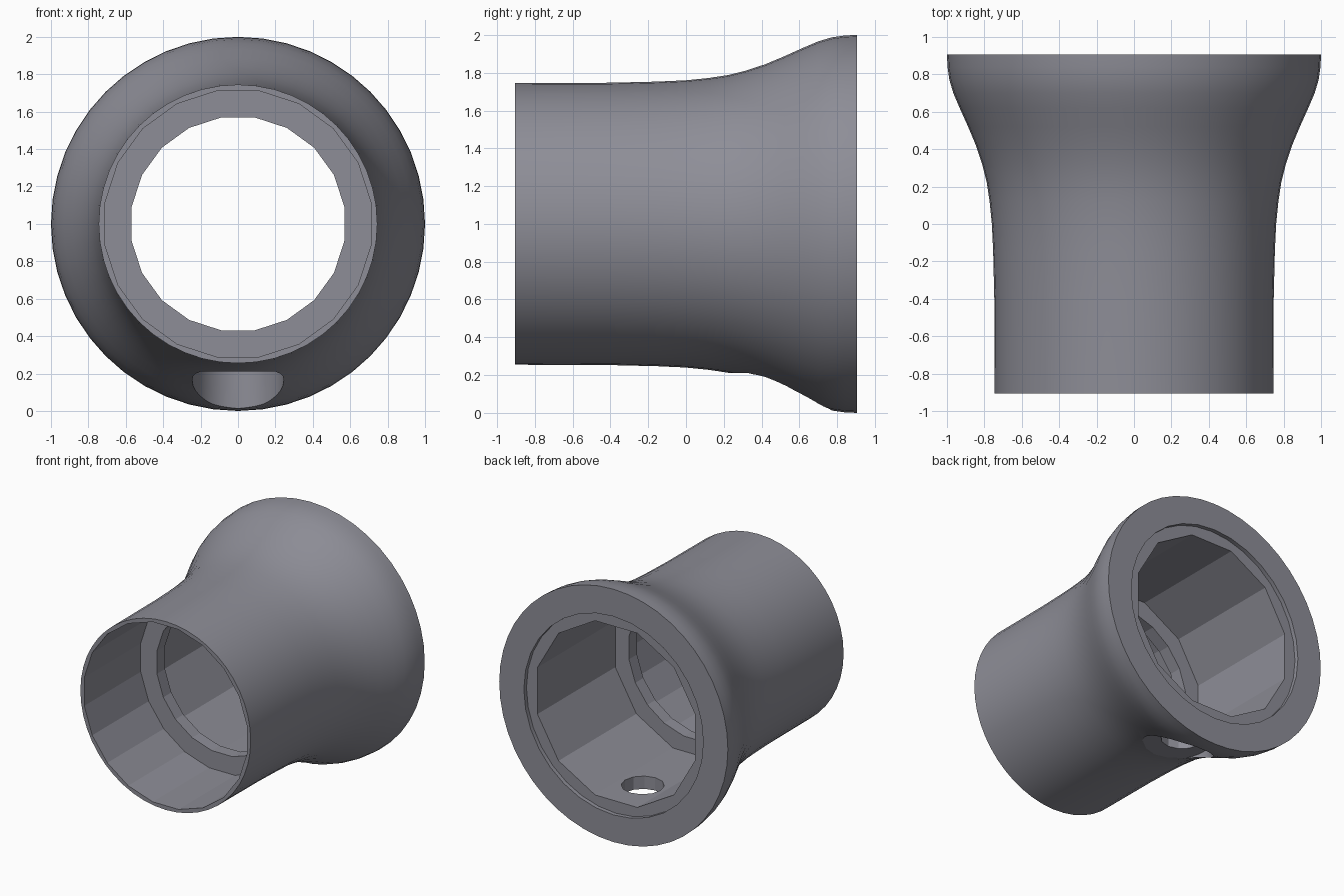
import bpy, bmesh
from math import pi, sin, cos, radians

if "Cube" in bpy.data.objects:
    bpy.data.objects.remove(bpy.data.objects["Cube"])

AXIS_Z = 1.0


def make_object(name, bm):
    bmesh.ops.recalc_face_normals(bm, faces=bm.faces)
    mesh = bpy.data.meshes.new(name)
    bm.to_mesh(mesh)
    bm.free()
    obj = bpy.data.objects.new(name, mesh)
    bpy.context.collection.objects.link(obj)
    return obj


def lathe(name, profile, sides, phase=0.0):
    """Closed solid turned about the y axis from (y, radius) pairs."""
    bm = bmesh.new()
    rings = []
    for y, r in profile:
        angles = [2 * pi * (i + phase) / sides for i in range(sides)]
        rings.append([bm.verts.new((r * cos(a), y, AXIS_Z + r * sin(a))) for a in angles])
    for a, b in zip(rings, rings[1:]):
        for i in range(sides):
            j = (i + 1) % sides
            bm.faces.new((a[i], a[j], b[j], b[i]))
    bm.faces.new(rings[0])
    bm.faces.new(rings[-1])
    return make_object(name, bm)


def upright_cutter(name, rx, ry, y, z0, z1, sides=32):
    bm = bmesh.new()
    bmesh.ops.create_cone(bm, cap_ends=True, segments=sides, radius1=1, radius2=1, depth=1)
    for v in bm.verts:
        v.co = (v.co.x * rx, v.co.y * ry + y, z0 + (v.co.z + 0.5) * (z1 - z0))
    return make_object(name, bm)


# Flared sleeve body
body = lathe("flared_sleeve", [
    (-0.905, 0.745), (-0.4, 0.747), (-0.15, 0.753), (0.0, 0.760), (0.12, 0.772),
    (0.22, 0.787), (0.32, 0.812), (0.42, 0.845), (0.52, 0.887), (0.62, 0.932),
    (0.70, 0.966), (0.77, 0.987), (0.84, 0.997), (0.905, 1.0)], 48)

# Front socket, inner stop ring, rear bore and rear recess
cutters = [
    lathe("front_socket_cutter", [(-1.0, 0.72), (-0.2, 0.72)], 20, 0.5),
    lathe("stop_ring_cutter", [(-0.3, 0.576), (0.1, 0.576)], 20, 0.5),
    lathe("rear_bore_cutter", [(-0.1, 0.713), (1.0, 0.713)], 12, 0.5),
    lathe("rear_recess_cutter", [(0.872, 0.785), (1.0, 0.785)], 32),
    # Screw hole with its wide pocket underneath
    upright_cutter("screw_pocket_cutter", 0.245, 0.28, 0.49, -0.2, 0.21),
    upright_cutter("screw_hole_cutter", 0.155, 0.155, 0.54, 0.0, 0.6, 12),
]

for c in cutters:
    c.hide_render = True
    mod = body.modifiers.new(c.name, 'BOOLEAN')
    mod.operation = 'DIFFERENCE'
    mod.solver = 'EXACT'
    mod.object = c

# Bake the cuts, then remove the cutters
bpy.context.view_layer.update()
dg = bpy.context.evaluated_depsgraph_get()
cut_mesh = bpy.data.meshes.new_from_object(body.evaluated_get(dg))
body.modifiers.clear()
body.data = cut_mesh
for c in cutters:
    bpy.data.objects.remove(c, do_unlink=True)

# Dark grey finish
mat = bpy.data.materials.new("dark_grey")
mat.diffuse_color = (0.27, 0.27, 0.31, 1.0)
mat.use_nodes = True
mat.node_tree.nodes["Principled BSDF"].inputs["Base Color"].default_value = mat.diffuse_color
body.data.materials.clear()
body.data.materials.append(mat)

# Smooth outside, faceted bores
bpy.ops.object.select_all(action='DESELECT')
body.select_set(True)
bpy.context.view_layer.objects.active = body
bpy.ops.object.shade_smooth_by_angle(angle=radians(14))
